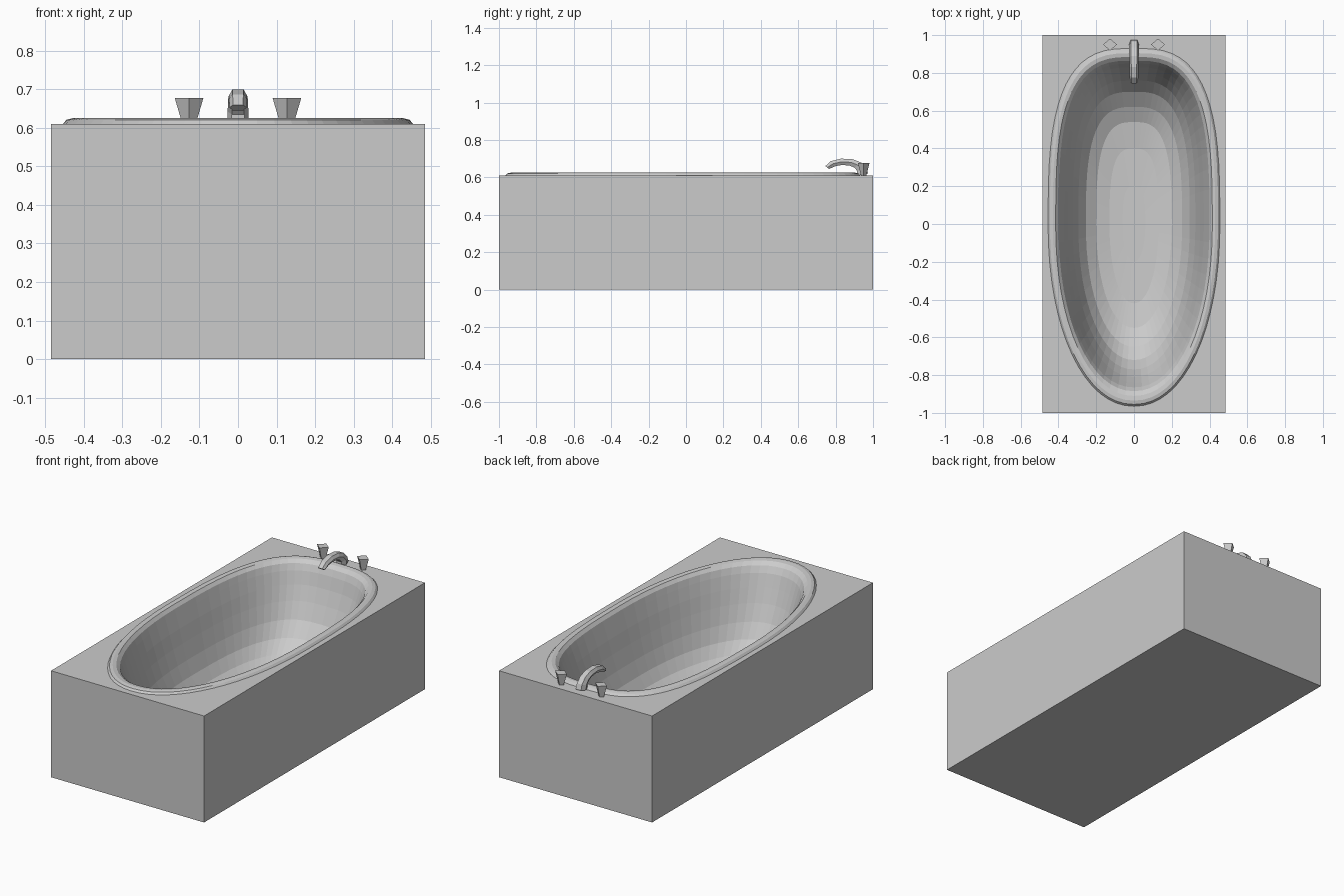
import bpy, bmesh
from math import cos, sin, pi, copysign
from mathutils import Vector

cube = bpy.data.objects.get("Cube")
if cube:
    bpy.data.objects.remove(cube, do_unlink=True)

grey = bpy.data.materials.new("plain grey")
grey.use_nodes = True
colour = (0.6, 0.6, 0.6, 1)
grey.diffuse_color = colour
grey.node_tree.nodes["Principled BSDF"].inputs["Base Color"].default_value = colour

SEGMENTS = 64
DECK = 0.61


def finish(bm, name, recalc=True):
    if recalc:
        bmesh.ops.recalc_face_normals(bm, faces=bm.faces)
    mesh = bpy.data.meshes.new(name)
    bm.to_mesh(mesh)
    bm.free()
    mesh.materials.append(grey)
    obj = bpy.data.objects.new(name, mesh)
    bpy.context.collection.objects.link(obj)
    return obj


def oval(bm, half_x, back, front, z):
    """Egg outline: squarer at the back, elliptical at the front."""
    ring = []
    for i in range(SEGMENTS):
        c, s = cos(2 * pi * i / SEGMENTS), sin(2 * pi * i / SEGMENTS)
        power = 2 / 3 if s > 0 else 2 / 2.1
        x = half_x * copysign(abs(c) ** power, c)
        y = (back if s > 0 else front) * copysign(abs(s) ** power, s)
        ring.append(bm.verts.new((x, y, z)))
    return ring


def skin(bm, rings):
    for a, b in zip(rings, rings[1:]):
        n = len(a)
        for i in range(n):
            j = (i + 1) % n
            bm.faces.new((a[i], a[j], b[j], b[i]))


def loop_edges(bm, ring):
    return [bm.edges.new((ring[i], ring[(i + 1) % len(ring)])) for i in range(len(ring))]


# Box surround with an oval opening in its deck
bm = bmesh.new()
corners = [(-0.485, -1), (0.485, -1), (0.485, 1), (-0.485, 1)]
bottom = [bm.verts.new((x, y, 0)) for x, y in corners]
top = [bm.verts.new((x, y, DECK)) for x, y in corners]
edges = loop_edges(bm, top) + loop_edges(bm, oval(bm, 0.455, 0.93, 0.965, DECK))
bmesh.ops.triangle_fill(bm, edges=edges, use_beauty=True, normal=(0, 0, 1))
skin(bm, [bottom, top])
bm.faces.new(bottom[::-1])
finish(bm, "surround")

# Raised rim rolling into the bowl: half width, back, front, height
profile = [
    (0.455, 0.93, 0.965, DECK), (0.445, 0.92, 0.955, 0.621),
    (0.43, 0.905, 0.935, 0.625), (0.415, 0.885, 0.91, 0.622),
    (0.40, 0.865, 0.885, 0.605), (0.39, 0.85, 0.865, 0.57),
    (0.37, 0.83, 0.84, 0.50), (0.35, 0.80, 0.81, 0.42),
    (0.325, 0.76, 0.77, 0.33), (0.295, 0.70, 0.72, 0.25),
    (0.255, 0.62, 0.65, 0.19), (0.20, 0.54, 0.55, 0.15),
    (0.13, 0.40, 0.42, 0.13), (0.06, 0.20, 0.20, 0.125),
]
bm = bmesh.new()
rings = [oval(bm, *p) for p in profile]
skin(bm, rings)
bm.faces.new(rings[-1])
finish(bm, "basin", recalc=False)

# Arched spout: hexagonal section swept between an upper and a lower line (y, z)
upper = [(0.975, 0.62), (0.965, 0.65), (0.935, 0.68), (0.89, 0.697),
         (0.83, 0.70), (0.775, 0.687), (0.745, 0.66)]
lower = [(0.915, 0.61), (0.915, 0.635), (0.90, 0.652), (0.875, 0.663),
         (0.835, 0.666), (0.80, 0.66), (0.765, 0.645)]
bm = bmesh.new()
rings = []
for k, (u, l) in enumerate(zip(upper, lower)):
    u, l = Vector((0, *u)), Vector((0, *l))
    w = 0.028 - 0.001 * k
    section = [(-0.6, 0), (0.6, 0), (1, 0.5), (0.6, 1), (-0.6, 1), (-1, 0.5)]
    rings.append([bm.verts.new(u.lerp(l, t) + Vector((s * w, 0, 0))) for s, t in section])
skin(bm, rings)
bm.faces.new(rings[0])
bm.faces.new(rings[-1])
finish(bm, "spout")

# Flared diamond tap handles
for side, name in ((1, "left_tap"), (-1, "right_tap")):
    bm = bmesh.new()
    bmesh.ops.create_cone(bm, cap_ends=True, segments=4, radius1=0.017, radius2=0.037, depth=0.068)
    for v in bm.verts:
        v.co.y *= 0.85
        v.co += Vector((side * 0.127, 0.95, 0.643))
    finish(bm, name)
